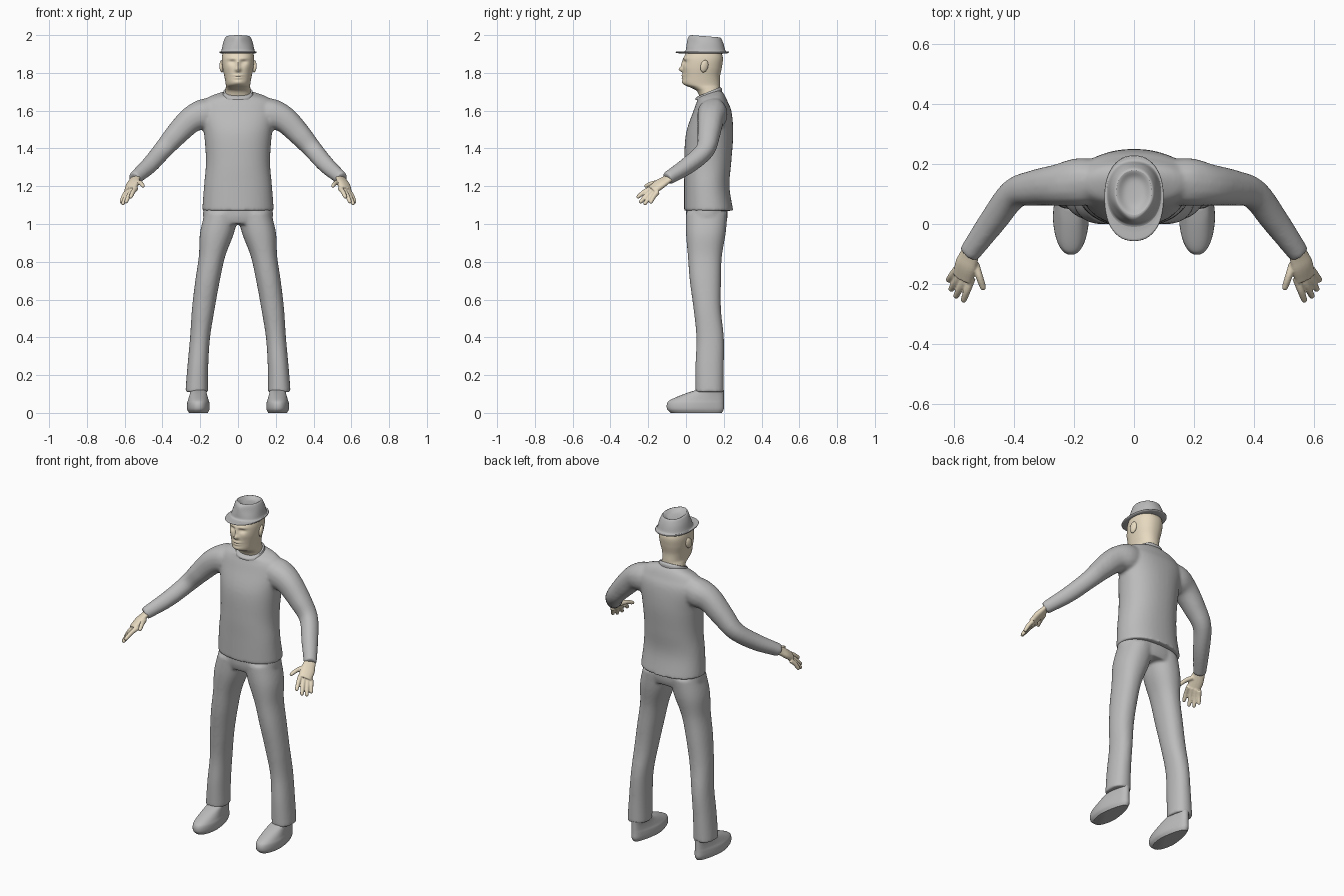
import bpy
import bmesh
import math
from mathutils import Matrix, Vector

cube = bpy.data.objects.get("Cube")
if cube:
    bpy.data.objects.remove(cube, do_unlink=True)


def material(name, colour):
    mat = bpy.data.materials.new(name)
    mat.use_nodes = True
    mat.diffuse_color = (*colour, 1)
    mat.node_tree.nodes["Principled BSDF"].inputs["Base Color"].default_value = (*colour, 1)
    return mat


CLOTH = material("grey cloth", (0.5, 0.5, 0.5))
SKIN = material("skin", (0.8, 0.7, 0.53))
SIDES = {"left": 1, "right": -1}


def spline(rows, steps):
    """Interpolate rows of numbers with a smooth curve through each row."""
    points = [Vector(row) for row in rows]
    first = 2 * points[0] - points[1]
    last = 2 * points[-1] - points[-2]
    points = [first, *points, last]
    result = []
    for before, start, end, after in zip(points, points[1:], points[2:], points[3:]):
        leave, arrive = (end - before) / 2, (after - start) / 2
        for step in range(steps):
            t = step / steps
            ease = t * t * (3 - 2 * t)
            result.append(start.lerp(end, ease)
                          + leave * t * (1 - t) ** 2 - arrive * t * t * (1 - t))
    return result + [points[-2]]


def circle(count):
    """Directions around a slightly squared circle."""
    for i in range(count):
        angle = math.tau * i / count
        yield [math.copysign(abs(value) ** 0.9, value)
               for value in (math.cos(angle), math.sin(angle))]


def loft(bm, rings):
    """Skin closed rings of points and cap both ends."""
    loops = [[bm.verts.new(point) for point in ring] for ring in rings]
    for low, high in zip(loops, loops[1:]):
        for i in range(len(low)):
            bm.faces.new((low[i - 1], low[i], high[i], high[i - 1]))
    bm.faces.new(loops[0])
    bm.faces.new(loops[-1])


def stack(bm, rows, side=0, centre=lambda z: 0, steps=5, count=40):
    """Loft horizontal slices given as height, half width, front y, back y."""
    loft(bm, [[(side * centre(z) + width * c, (front + back) / 2 + (back - front) / 2 * s, z)
               for c, s in circle(count)]
              for z, width, front, back in spline(rows, steps)])


def tube(bm, rows, across, side, flat=1, steps=5, count=16):
    """Loft along a path given as x, y, z, radius; flat thins it across."""
    path = spline(rows, steps)
    rings = []
    for i, row in enumerate(path):
        before, after = path[max(i - 1, 0)], path[min(i + 1, len(path) - 1)]
        along = Vector((after - before)[:3]).normalized()
        wide = Vector(across)
        wide = (wide - along * wide.dot(along)).normalized()
        thin = along.cross(wide) * flat
        ring = [Vector(row[:3]) + (wide * c + thin * s) * row[3] for c, s in circle(count)]
        rings.append([(side * p.x, p.y, p.z) for p in ring])
    loft(bm, rings)


def finish(bm, name, mat, voxel=0, soften=0, rounding=0):
    """Turn the mesh into a shaded object, optionally fused or subdivided."""
    bmesh.ops.recalc_face_normals(bm, faces=bm.faces[:])
    mesh = bpy.data.meshes.new(name)
    bm.to_mesh(mesh)
    bm.free()
    mesh.materials.append(mat)
    ob = bpy.data.objects.new(name, mesh)
    bpy.context.collection.objects.link(ob)
    bpy.ops.object.select_all(action="DESELECT")
    ob.select_set(True)
    bpy.context.view_layer.objects.active = ob
    bpy.ops.object.shade_smooth_by_angle(angle=math.radians(50))
    if voxel:
        fuse = ob.modifiers.new("fuse", "REMESH")
        fuse.mode = "VOXEL"
        fuse.voxel_size = voxel
        fuse.use_smooth_shade = True
        ob.modifiers.new("soften", "SMOOTH").iterations = soften
    if rounding:
        subdivide = ob.modifiers.new("round", "SUBSURF")
        subdivide.levels = subdivide.render_levels = rounding


def slope_neckline(bm):
    """Drop the neckline at the front and raise it at the back."""
    for vert in bm.verts:
        vert.co.z += (vert.co.y - 0.12) * 7 * max(0, vert.co.z - 1.64)


# Sweater: torso and both sleeves fused into one surface
bm = bmesh.new()
stack(bm, [(1.07, .19, -.01, .25), (1.2, .18, -.01, .23), (1.33, .17, -.01, .24),
           (1.48, .18, 0, .25), (1.6, .2, .04, .24), (1.66, .17, .06, .21),
           (1.69, .09, .06, .18)])
for side in SIDES.values():
    tube(bm, [(.1, .14, 1.59, .07), (.18, .14, 1.58, .08), (.25, .13, 1.55, .07),
              (.33, .12, 1.47, .06), (.4, .1, 1.39, .05), (.47, .01, 1.31, .045),
              (.55, -.1, 1.24, .035)], (0, 1, 0), side)
slope_neckline(bm)
finish(bm, "sweater", CLOTH, voxel=.008, soften=9)

# Collar band around the neck
bm = bmesh.new()
stack(bm, [(1.67, .085, .05, .19), (1.69, .08, .05, .19), (1.7, .077, .06, .18)])
slope_neckline(bm)
finish(bm, "collar", CLOTH)

# Trousers: hips and two legs that spread towards the floor, fused
bm = bmesh.new()
stack(bm, [(1, .17, .01, .21), (1.04, .185, 0, .22), (1.1, .18, 0, .22)])
for side in SIDES.values():
    stack(bm, [(.11, .06, .05, .2), (.25, .055, .05, .2), (.4, .053, .055, .2),
               (.55, .06, .04, .185), (.7, .065, .02, .185), (.83, .07, .01, .19),
               (.95, .09, 0, .21), (1.06, .09, 0, .22)],
          side, centre=lambda z: .22 - .12 * z * z)
finish(bm, "trousers", CLOTH, voxel=.008, soften=8)

for label, side in SIDES.items():
    # Shoe: slices from sole to ankle, narrowed towards the heel
    bm = bmesh.new()
    stack(bm, [(0, .05, -.08, .19), (.02, .06, -.1, .2), (.05, .06, -.1, .2),
               (.07, .055, -.08, .2), (.1, .05, -.01, .2), (.12, .05, .05, .2)],
          side, centre=lambda z: .21)
    for vert in bm.verts:
        narrowing = min(.25, max(0, vert.co.y - .03) * 2)
        vert.co.x -= (vert.co.x - side * .21) * narrowing
    finish(bm, label + "_shoe", CLOTH)

    # Hand: flat palm, four fanned fingers and a thumb, fused
    bm = bmesh.new()
    across = (.05, .03, -.02)
    tube(bm, [(.54, -.08, 1.25, .03), (.55, -.11, 1.23, .035), (.56, -.14, 1.21, .04),
              (.57, -.18, 1.18, .037)], across, side, flat=.5)
    digits = [(Vector((.53, -.13, 1.22)), Vector((.5, -.22, 1.2)))]
    for i in range(4):
        spread = i / 3
        knuckle = Vector((.54, -.18, 1.19)).lerp(Vector((.59, -.15, 1.17)), spread)
        tip = Vector((.57, -.26, 1.14)).lerp(Vector((.62, -.19, 1.11)), spread)
        tip += Vector((.01, -.01, -.02)) * math.sin(math.pi * spread)
        digits.append((knuckle, tip))
    for root, tip in digits:
        bend = root.lerp(tip, .5) + Vector((0, 0, .006))
        pad = root.lerp(tip, .9)
        tube(bm, [(*root, .013), (*bend, .012), (*pad, .01), (*tip, .006)], across, side)
    finish(bm, label + "_hand", SKIN, voxel=.004, soften=3)

    # Ear: flattened ball leaning back
    bm = bmesh.new()
    bmesh.ops.create_uvsphere(
        bm, u_segments=20, v_segments=12, radius=1,
        matrix=Matrix.Translation((side * .086, .097, 1.835)) @ Matrix.Rotation(-.25, 4, "X")
        @ Matrix.Rotation(side * .3, 4, "Z") @ Matrix.Diagonal((.011, .021, .033, 1)))
    finish(bm, label + "_ear", SKIN)

# Head and neck: slices, then soft bumps and hollows for the face
bm = bmesh.new()
stack(bm, [(1.65, .07, .08, .18), (1.7, .067, .06, .18), (1.72, .065, .03, .18),
           (1.74, .065, -.01, .18), (1.78, .072, -.015, .18), (1.83, .082, -.015, .19),
           (1.88, .085, -.01, .195), (1.92, .075, .01, .18), (1.94, .05, .04, .16)],
      steps=10, count=96)
# Feature: distance from the middle, height, width, tallness, push forward
FACE = {
    "bridge": (0, 1.845, .008, .018, .011),
    "nose tip": (0, 1.818, .01, .009, .02),
    "brow": (.03, 1.876, .02, .007, .006),
    "socket": (.03, 1.858, .013, .008, -.009),
    "cheek": (.045, 1.83, .015, .015, .004),
    "upper lip": (0, 1.787, .017, .004, .009),
    "lower lip": (0, 1.773, .015, .004, .008),
    "chin": (0, 1.75, .018, .01, .007),
}
for vert in bm.verts:
    if vert.co.y < .06:
        x, z = abs(vert.co.x), vert.co.z
        for middle, height, width, tall, push in FACE.values():
            distance = ((x - middle) / width) ** 2 + ((z - height) / tall) ** 2
            vert.co.y -= push * math.exp(-distance / 2)
finish(bm, "head", SKIN)

# Hat: brim, crown and dented top, pinched and raised at the front
bm = bmesh.new()
stack(bm, [(1.9, .08, 0, .2), (1.905, .1, -.06, .23), (1.915, .1, -.06, .23),
           (1.91, .09, 0, .21), (1.93, .085, 0, .205), (1.96, .08, .005, .2),
           (1.985, .07, .01, .19), (2, .06, .03, .18), (1.98, .04, .05, .16),
           (1.975, .02, .08, .14)], steps=1)
for vert in bm.verts:
    if vert.co.z > 1.95:
        forward = .1 - vert.co.y
        vert.co.z += forward * .08
        vert.co.x *= 1 - .4 * min(1, max(0, forward) * 11) ** 2
finish(bm, "hat", CLOTH, rounding=2)
